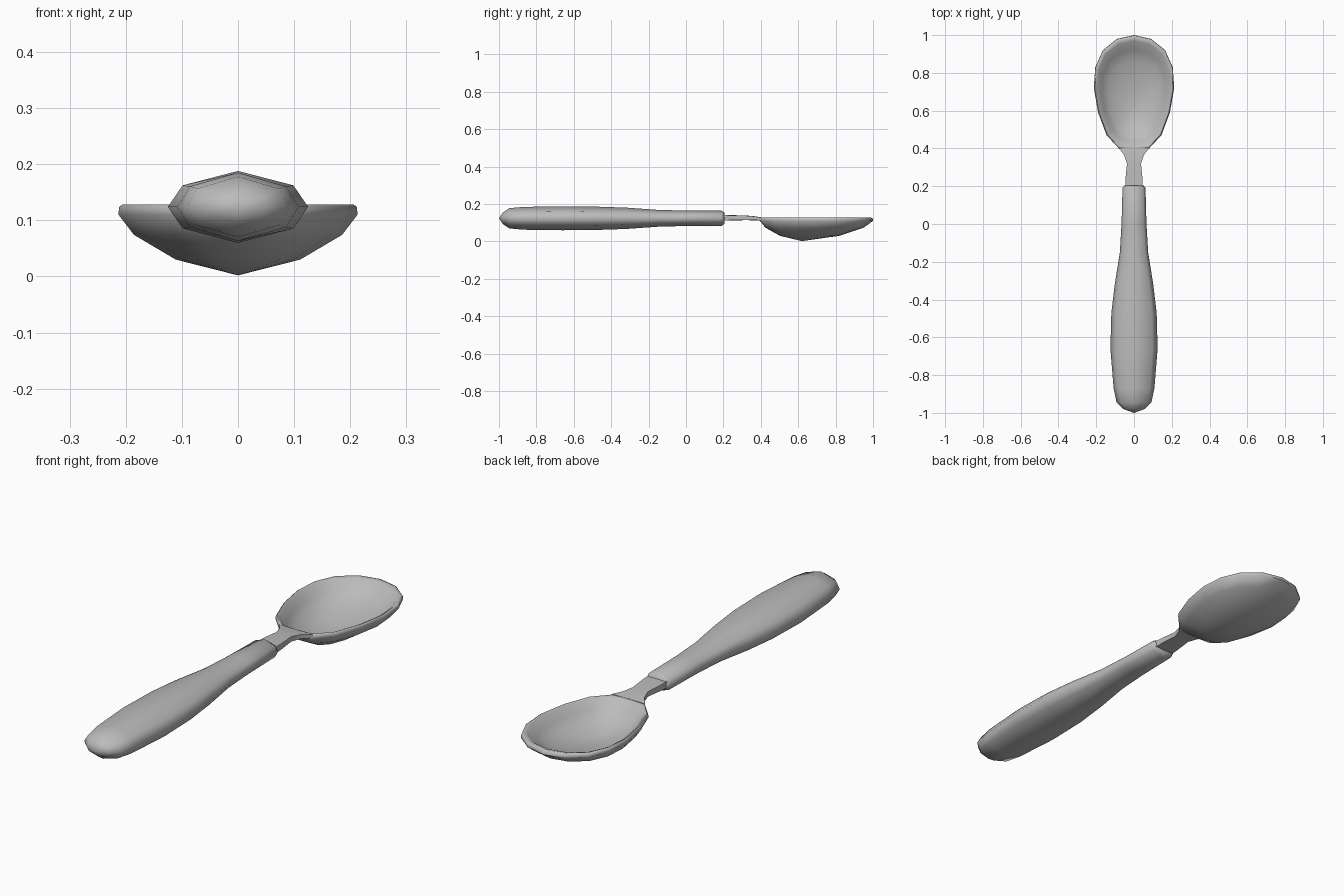
import bpy, bmesh, math

cube = bpy.data.objects.get("Cube")
if cube:
    bpy.data.objects.remove(cube, do_unlink=True)

grey = bpy.data.materials.new("satin_grey")
grey.use_nodes = True
GREY = (0.5, 0.5, 0.5, 1)
grey.diffuse_color = GREY
grey.node_tree.nodes["Principled BSDF"].inputs["Base Color"].default_value = GREY


def loft(name, rings, angle):
    """Skin a list of closed rings; a ring with one point closes to a tip."""
    bm = bmesh.new()
    loops = [[bm.verts.new(p) for p in ring] for ring in rings]
    for a, b in zip(loops, loops[1:]):
        n = max(len(a), len(b))
        for i in range(n):
            j = (i + 1) % n
            corners = [a[i % len(a)], a[j % len(a)], b[j % len(b)], b[i % len(b)]]
            bm.faces.new(list(dict.fromkeys(corners)))
    for end in (loops[0], loops[-1]):
        if len(end) > 2:
            bm.faces.new(end)
    bmesh.ops.recalc_face_normals(bm, faces=bm.faces)
    mesh = bpy.data.meshes.new(name)
    bm.to_mesh(mesh)
    bm.free()
    obj = bpy.data.objects.new(name, mesh)
    bpy.context.collection.objects.link(obj)
    mesh.materials.append(grey)
    bpy.ops.object.select_all(action="DESELECT")
    obj.select_set(True)
    bpy.context.view_layer.objects.active = obj
    bpy.ops.object.shade_smooth_by_angle(angle=math.radians(angle))
    return obj


# Handle: eight-sided grip, stations are (y, half width, half height)
OCTAGON = [(1, 0), (.79, .6), (0, 1), (-.79, .6), (-1, 0), (-.79, -.6), (0, -1), (.79, -.6)]
GRIP_Z = 0.124
grip = [(-.98, .055, .03), (-.945, .092, .054), (-.87, .108, .061), (-.66, .125, .064),
        (-.47, .12, .062), (-.32, .102, .057), (-.15, .075, .045), (0, .066, .041),
        (.19, .061, .041), (.205, .05, .03)]
rings = [[(0, -1, GRIP_Z)]]
rings += [[(w * u, y, GRIP_Z + h * v) for u, v in OCTAGON] for y, w, h in grip]
loft("handle", rings, 80)

# Neck: thin flat strip flaring into the bowl, stations are (y, half width, bottom, top)
neck = [(.18, .047, .112, .141), (.24, .045, .114, .14), (.32, .037, .116, .138),
        (.365, .052, .115, .134), (.403, .082, .112, .128)]
rings = [[(w, y, b), (w, y, t), (0, y, t + .001), (-w, y, t), (-w, y, b), (0, y, b - .002)]
         for y, w, b, t in neck]
loft("neck", rings, 50)

# Bowl: half outline of the rim, mirrored
half = [(.08, .40), (.145, .47), (.19, .59), (.213, .72), (.205, .83), (.165, .92), (.09, .98)]
outline = half + [(0, 1)] + [(-x, y) for x, y in reversed(half)] + [(0, .395)]
CENTRE_Y = 0.62


def bowl_ring(scale, z):
    return [(x * scale, CENTRE_Y + (y - CENTRE_Y) * scale, z) for x, y in outline]


# Shrinking rings run from the underside up over the rim and down inside
outer = [(.52, .03), (.87, .074), (1, .11), (.995, .124), (.97, .128), (.92, .123)]
inner = [(.8, .085), (.65, .062), (.45, .042), (.22, .028)]
rings = [[(0, CENTRE_Y, .002)]]
rings += [bowl_ring(s, z) for s, z in outer + inner]
rings += [[(0, CENTRE_Y, .022)]]
loft("bowl", rings, 60)
